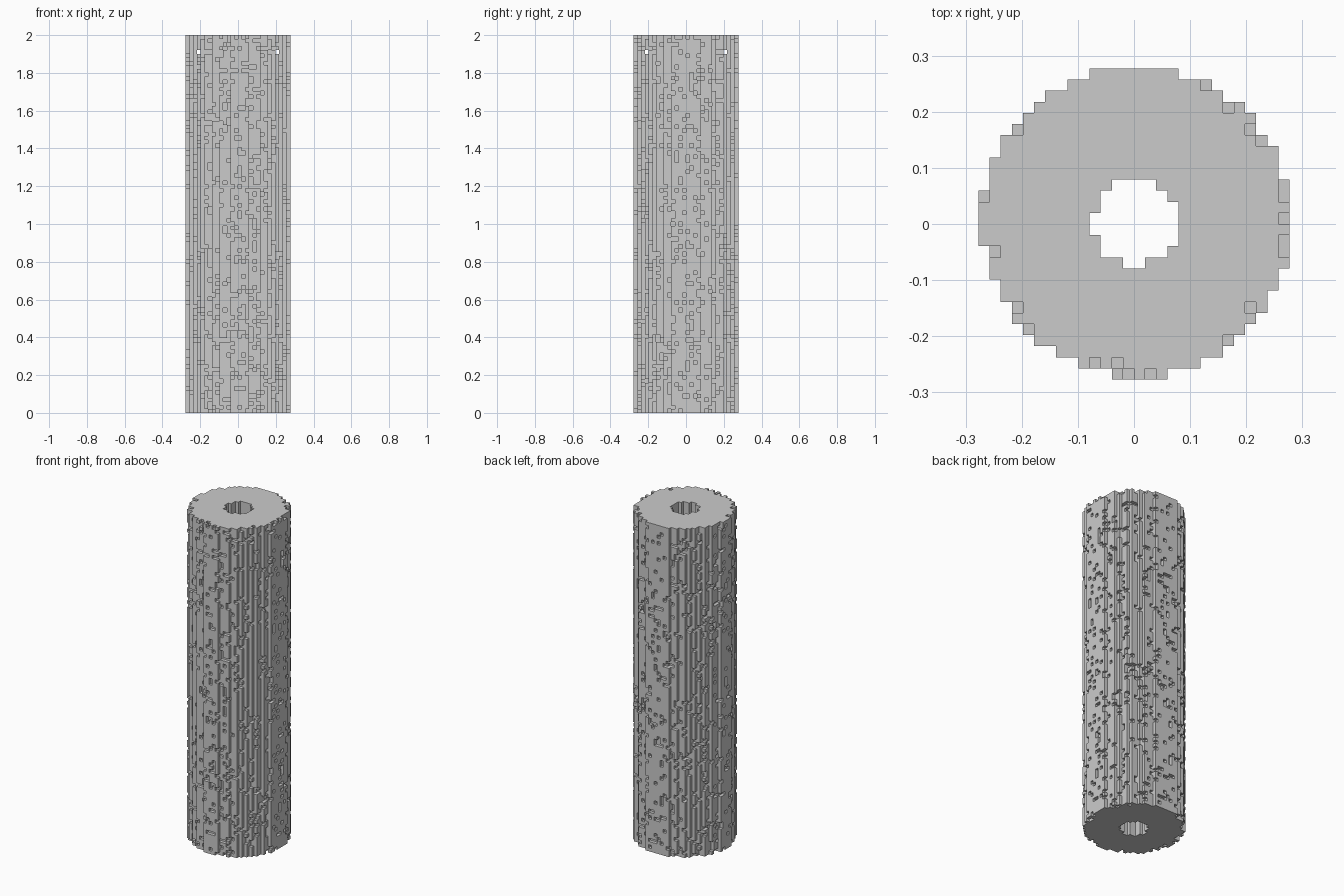
import bpy
import bmesh
import math
import random

random.seed(7)
if "Cube" in bpy.data.objects:
    bpy.data.objects.remove(bpy.data.objects["Cube"])

LAYERS = 101
CELL = 2 / LAYERS
HALF = 14            # cells from the axis to the outside
CENTRE = 0.2         # slight offset of the ring, in cells
OUTER, INNER, ROUGH = 13.92, 3.85, 12.8
CHIPPED = 0.15       # share of rim cells missing

# Grey stone
stone = bpy.data.materials.new("grey")
stone.use_nodes = True
grey = (0.6, 0.6, 0.6, 1)
stone.diffuse_color = grey
stone.node_tree.nodes["Principled BSDF"].inputs["Base Color"].default_value = grey


def filled(i, j, k):
    """Ring of cells with a chipped rim and four thin bores near the top."""
    r = math.hypot(i + 0.5 - CENTRE, j + 0.5 - CENTRE)
    if not INNER < r < OUTER:
        return False
    if r > ROUGH and random.random() < CHIPPED:
        return False
    return not (k == LAYERS - 5 and (i in (-11, 10) or j in (-11, 10)))


span = range(-HALF, HALF)
cells = {(i, j, k) for k in range(LAYERS) for i in span for j in span if filled(i, j, k)}

# Skin of the cells: one square wherever a cell meets air
bm = bmesh.new()
shared = {}


def corner(p, weld):
    if weld and p in shared:
        return shared[p]
    v = bm.verts.new([c * CELL for c in p])
    if weld:
        shared[p] = v
    return v


for cell in sorted(cells):
    for axis in range(3):
        for side in (0, 1):
            near = list(cell)
            near[axis] += 2 * side - 1
            if tuple(near) in cells:
                continue
            u, w = (axis + 1) % 3, (axis + 2) % 3
            loop = []
            for du, dw in ((0, 0), (1, 0), (1, 1), (0, 1)):
                p = list(cell)
                p[axis] += side
                p[u] += du
                p[w] += dw
                loop.append(tuple(p))
            if side == 0:
                loop.reverse()
            # front and bottom squares stay separate tiles
            weld = side == 1 or axis == 0
            bm.faces.new([corner(p, weld) for p in loop])

mesh = bpy.data.meshes.new("block_tube")
bm.to_mesh(mesh)
bm.free()
mesh.materials.append(stone)
tube = bpy.data.objects.new("block_tube", mesh)
bpy.context.collection.objects.link(tube)
